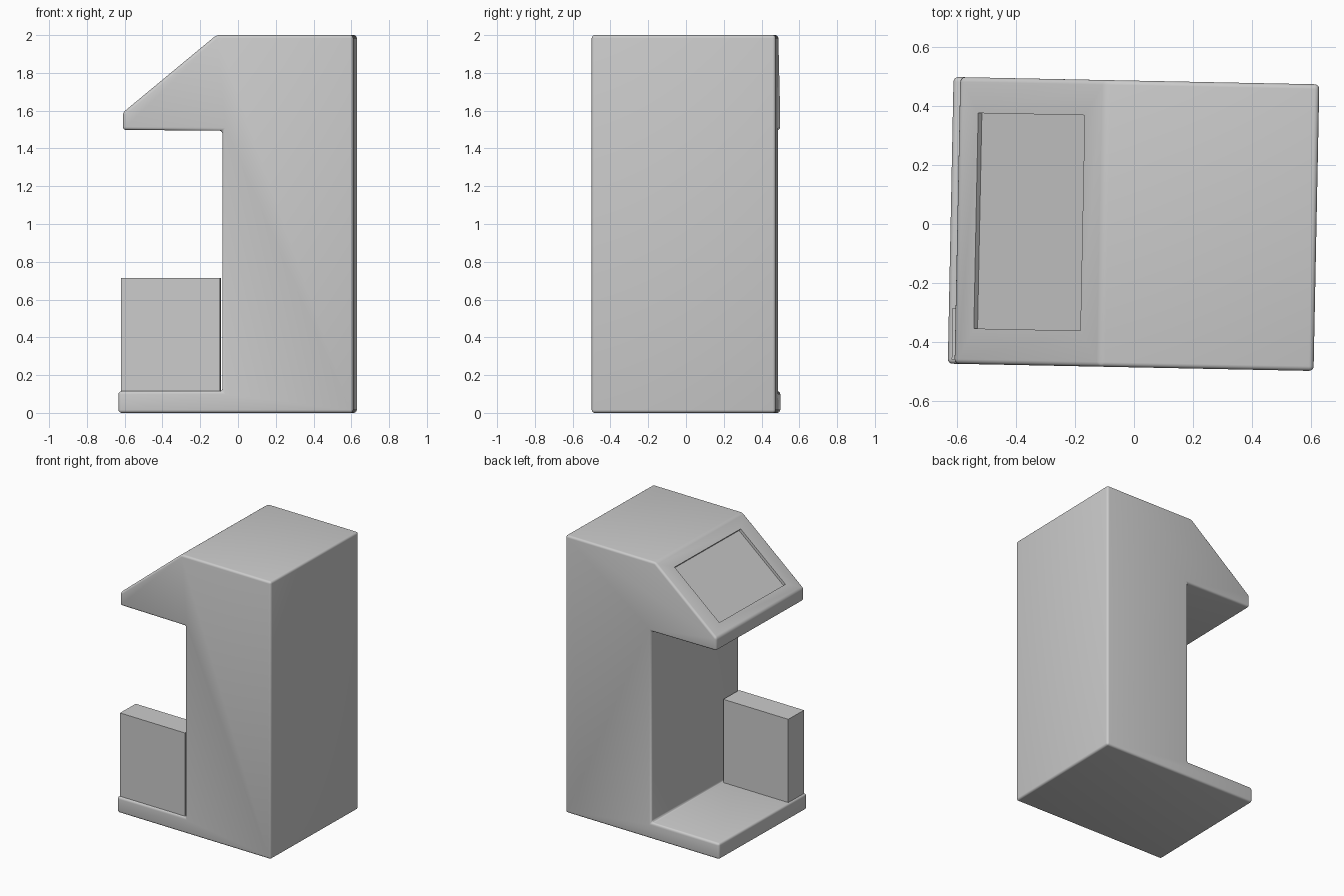
import bpy, bmesh, math
from mathutils import Matrix, Vector

if "Cube" in bpy.data.objects:
    bpy.data.objects.remove(bpy.data.objects["Cube"])

TURN = Matrix.Rotation(math.radians(-1.15), 4, 'Z')   # whole model is turned slightly


def extrude_profile(name, pts, y0, y1):
    """Extrude an XZ outline from y0 to y1."""
    bm = bmesh.new()
    face = bm.faces.new([bm.verts.new((x, y0, z)) for x, z in pts])
    moved = bmesh.ops.extrude_face_region(bm, geom=[face])['geom']
    bmesh.ops.translate(bm, vec=(0, y1 - y0, 0),
                        verts=[v for v in moved if isinstance(v, bmesh.types.BMVert)])
    bmesh.ops.recalc_face_normals(bm, faces=bm.faces)
    mesh = bpy.data.meshes.new(name)
    bm.to_mesh(mesh)
    bm.free()
    ob = bpy.data.objects.new(name, mesh)
    bpy.context.collection.objects.link(ob)
    ob.matrix_world = TURN
    return ob


# Cabinet: foot plate, column and sloped head in one side outline
low, high = Vector((-0.60, 1.59)), Vector((-0.105, 2.0))
cabinet = extrude_profile("cabinet", [
    (-0.623, 0), (0.62, 0), (0.62, 2), high, low, (-0.60, 1.498),
    (-0.073, 1.494), (-0.073, 0.115), (-0.623, 0.115)], -0.487, 0.487)
bevel = cabinet.modifiers.new("rounded_edges", 'BEVEL')
bevel.width, bevel.segments = 0.016, 4
bevel.limit_method, bevel.angle_limit = 'ANGLE', math.radians(30)

# Screen recess cut square to the sloped face
slope = (high - low).normalized()
normal = Vector((-slope.y, slope.x))
start = low + slope * ((-0.537 - low.x) / slope.x)
end = low + slope * ((-0.175 - low.x) / slope.x)
cutter = extrude_profile("screen_cutter", [
    start - normal * 0.02, end - normal * 0.02,
    end + normal * 0.1, start + normal * 0.1], -0.366, 0.366)
cutter.hide_render = True
cut = cabinet.modifiers.new("screen_recess", 'BOOLEAN')
cut.operation, cut.solver, cut.object = 'DIFFERENCE', 'EXACT', cutter

bpy.context.view_layer.objects.active = cabinet
cabinet.select_set(True)
for mod in ("rounded_edges", "screen_recess"):
    bpy.ops.object.modifier_apply(modifier=mod)
bpy.data.objects.remove(cutter)
bpy.ops.object.shade_smooth_by_angle(angle=math.radians(30))

# Upright box standing on the foot plate
extrude_profile("side_box", [
    (-0.61, 0.11), (-0.085, 0.11), (-0.085, 0.715), (-0.61, 0.715)], -0.472, -0.297)
